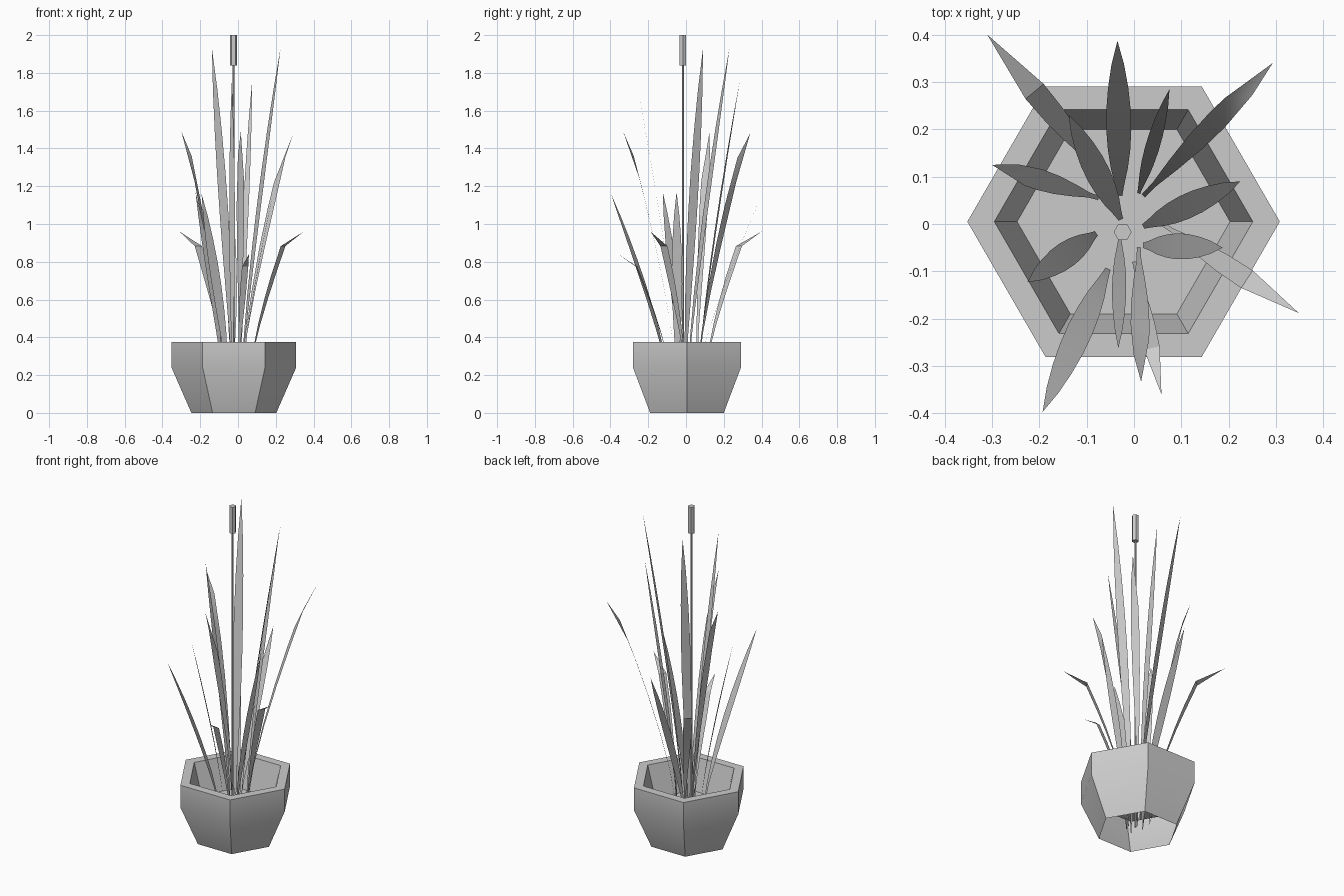
import bpy, bmesh, math
from mathutils import Vector

cube = bpy.data.objects.get("Cube")
if cube:
    bpy.data.objects.remove(cube, do_unlink=True)

grey = bpy.data.materials.new("plain_grey")
grey.use_nodes = True
COLOUR = (0.6, 0.6, 0.6, 1)
grey.diffuse_color = COLOUR
grey.node_tree.nodes["Principled BSDF"].inputs["Base Color"].default_value = COLOUR


def finish(bm, name, angle=30):
    mesh = bpy.data.meshes.new(name)
    bm.to_mesh(mesh)
    bm.free()
    obj = bpy.data.objects.new(name, mesh)
    bpy.context.collection.objects.link(obj)
    mesh.materials.append(grey)
    bpy.ops.object.select_all(action="DESELECT")
    obj.select_set(True)
    bpy.context.view_layer.objects.active = obj
    bpy.ops.object.shade_smooth_by_angle(angle=math.radians(angle))


def hexagon(bm, centre, radius, z):
    return [bm.verts.new((centre[0] + radius * math.cos(math.tau * i / 6),
                          centre[1] + radius * math.sin(math.tau * i / 6), z))
            for i in range(6)]


def hex_lathe(name, centre, profile, cap_start=False, cap_end=False):
    """Sweep a (radius, height) profile around six sides."""
    bm = bmesh.new()
    rings = [hexagon(bm, centre, r, z) for r, z in profile]
    for a, b in zip(rings, rings[1:]):
        for i in range(6):
            j = (i + 1) % 6
            bm.faces.new((a[i], a[j], b[j], b[i]))
    if cap_start:
        bm.faces.new(rings[0][::-1])
    if cap_end:
        bm.faces.new(rings[-1])
    finish(bm, name)


# Planter: open underneath, with a tapered foot and a sloping inner wall
POT = (-0.022, 0.005)
SOIL_Z = 0.19
hex_lathe("planter", POT, [(0.225, 0), (0.33, 0.24), (0.33, 0.375),
                           (0.273, 0.375), (0.225, SOIL_Z)])
soil = bmesh.new()
soil.faces.new(hexagon(soil, POT, 0.225, SOIL_Z))
finish(soil, "soil")

# Central flower stalk and its seed head
STALK = (-0.024, -0.017)
hex_lathe("flower_stalk", STALK, [(0.006, 0.04), (0.006, 1.85)], True)
hex_lathe("seed_head", STALK, [(0.019, 1.84), (0.019, 2.0)], True, True)


def leaf(name, base, tip, height, width, kink=None, skew=0):
    """Flat blade leaning from base to tip; kink is the outward share at the bend,
    skew lowers the left end of the bend line."""
    start, end = Vector(base), Vector(tip)
    side = (end - start).normalized().orthogonal()
    steps = (0, 0.18, 0.36, 0.54, 0.7, 0.9) if kink else [i / 8 for i in range(8)]

    def outward(t):
        return kink * (t / 0.9) ** 1.35 if kink else t ** 1.25

    def edge_point(t, s):
        out = outward(t)
        half = width / 2 * max(0.2, math.sin(math.pi * out ** (1.2 if kink else 0.9)) ** 0.8)
        spot = start.lerp(end, out) + side * s * half
        return bm.verts.new((*spot, SOIL_Z + (height - SOIL_Z) * t))

    bm = bmesh.new()
    # Buried end of the blade
    root = start - (end - start) * 0.05
    previous = [bm.verts.new((*(root + side * s * 0.004), 0.04)) for s in (-1, 1)]
    for t in steps:
        drop = skew if t == steps[-1] else 0
        pair = [edge_point(t, -1), edge_point(t - drop, 1)]
        bm.faces.new((previous[0], previous[1], pair[1], pair[0]))
        previous = pair
    # Pointed end
    bm.faces.new((previous[0], previous[1], bm.verts.new((*end, height))))
    bmesh.ops.recalc_face_normals(bm, faces=bm.faces)
    finish(bm, name)


# Leaves: base, tip, height, width, bend, slant of the bend
LEAVES = [
    ((-0.06, 0.10), (-0.31, 0.40), 0.96, 0.050, 0.60),
    ((-0.03, 0.06), (-0.035, 0.387), 1.12, 0.053),
    ((0.01, 0.065), (0.075, 0.285), 1.76, 0.030),
    ((0.02, 0.06), (0.293, 0.34), 1.48, 0.045, 0.80, 0.1),
    ((0.02, -0.005), (0.225, 0.09), 1.93, 0.052),
    ((0.02, -0.045), (0.187, -0.05), 1.17, 0.055),
    ((0.06, 0.0), (0.348, -0.188), 0.96, 0.045, 0.62),
    ((0.0, -0.08), (0.058, -0.36), 0.84, 0.035, 0.65),
    ((0.01, -0.05), (0.015, -0.333), 1.49, 0.040, 0.80, 0.1),
    ((-0.03, -0.03), (-0.033, -0.262), 1.75, 0.030),
    ((-0.028, 0.01), (-0.138, 0.23), 1.93, 0.052),
    ((-0.075, 0.055), (-0.30, 0.125), 1.49, 0.045, 0.78, 0.1),
    ((-0.08, -0.02), (-0.225, -0.123), 1.17, 0.055),
    ((-0.055, -0.095), (-0.193, -0.397), 1.16, 0.055),
]
for number, spec in enumerate(LEAVES, 1):
    leaf(f"leaf_{number}", *spec)
